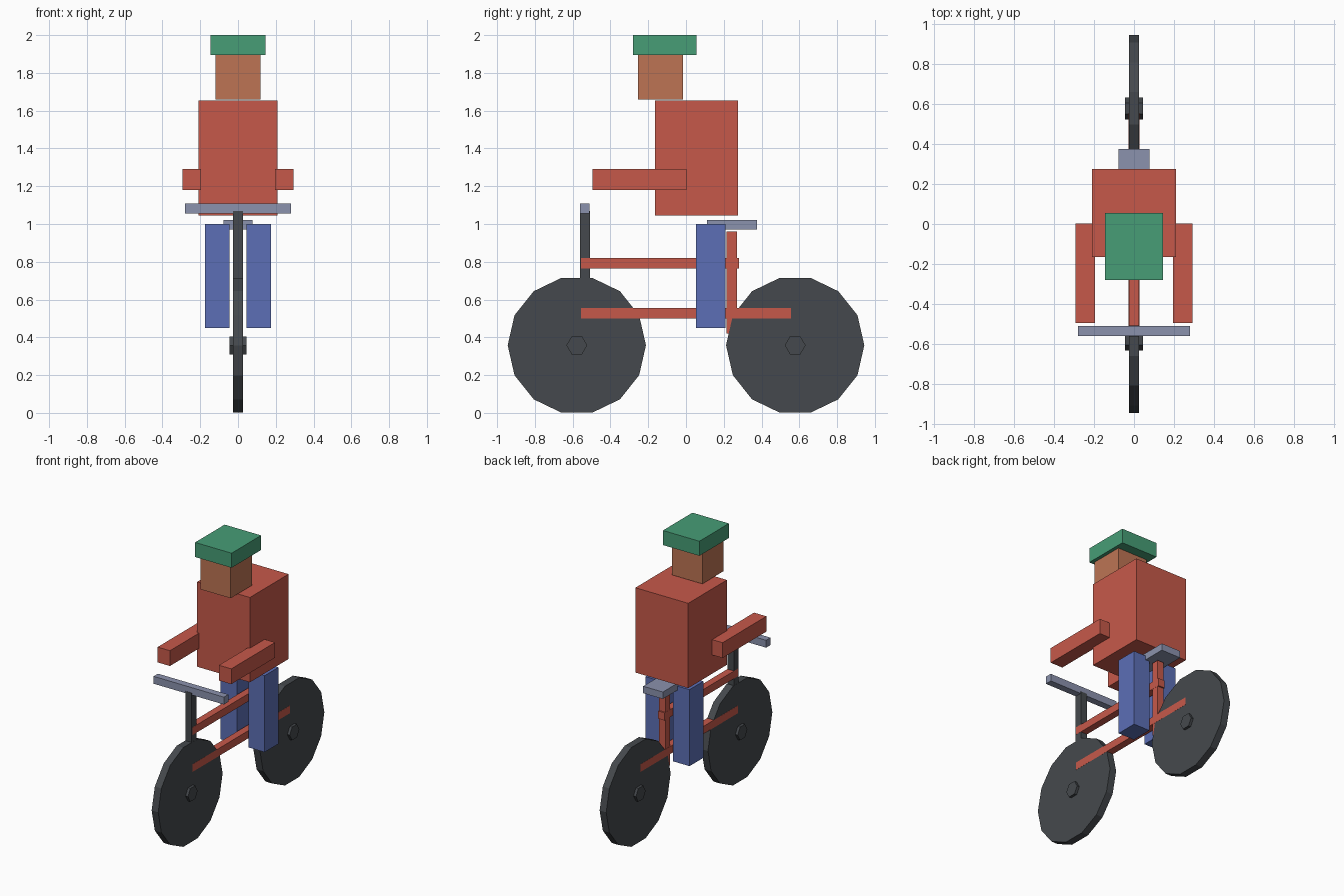
import bpy
import math

cube = bpy.data.objects.get("Cube")
if cube:
    bpy.data.objects.remove(cube, do_unlink=True)


def material(name, hex_code):
    rgb = [int(hex_code[i:i + 2], 16) / 255 for i in (0, 2, 4)]
    linear = [c / 12.92 if c < 0.04045 else ((c + 0.055) / 1.055) ** 2.4 for c in rgb]
    mat = bpy.data.materials.new(name)
    mat.use_nodes = True
    mat.diffuse_color = (*linear, 1)
    mat.node_tree.nodes["Principled BSDF"].inputs["Base Color"].default_value = (*linear, 1)
    return mat


RED = material("red", "C6594A")
GREEN = material("green", "479D76")
SKIN = material("skin", "BD7454")
BLUE = material("blue", "5C6FB6")
GREY = material("blue grey", "8B92AD")
DARK = material("dark grey", "45494D")


def box(name, mat, x, y, z):
    """Box spanning the (min, max) pair on each axis."""
    spans = (x, y, z)
    bpy.ops.mesh.primitive_cube_add(size=1, location=[(a + b) / 2 for a, b in spans])
    obj = bpy.context.object
    obj.name = name
    obj.scale = [b - a for a, b in spans]
    bpy.ops.object.transform_apply(location=False, rotation=False, scale=True)
    obj.data.materials.append(mat)


def disc(name, mat, sides, radius, width, y, z):
    """Flat-sided cylinder with its axle along x."""
    bpy.ops.mesh.primitive_cylinder_add(vertices=sides, radius=radius, depth=width,
                                        location=(0, y, z), rotation=(0, math.pi / 2, 0))
    obj = bpy.context.object
    obj.name = name
    obj.data.materials.append(mat)


def centred(half):
    return (-half, half)


# Wheels and hubs
for end, y in (("front", -0.578), ("rear", 0.578)):
    disc(end + "_wheel", DARK, 14, 0.366, 0.052, y, 0.358)
    disc(end + "_hub", DARK, 6, 0.055, 0.09, y, 0.358)

# Bicycle frame
box("top_tube", RED, centred(0.026), (-0.555, 0.28), (0.765, 0.82))
box("lower_tube", RED, centred(0.0265), (-0.555, 0.555), (0.5, 0.555))
box("seat_tube", RED, centred(0.025), (0.215, 0.27), (0.42, 0.96))
box("steering_post", DARK, centred(0.0255), (-0.562, -0.508), (0.5, 1.07))
box("handlebar", GREY, centred(0.28), (-0.56, -0.51), (1.055, 1.108))
box("seat", GREY, centred(0.078), (0.11, 0.375), (0.97, 1.02))

# Rider
box("torso", RED, centred(0.21), (-0.165, 0.275), (1.045, 1.655))
box("head", SKIN, centred(0.12), (-0.255, -0.015), (1.66, 1.895))
box("cap", GREEN, centred(0.145), (-0.28, 0.055), (1.895, 2.0))
for side, s in (("left", 1), ("right", -1)):
    box(side + "_arm", RED, sorted((s * 0.195, s * 0.293)), (-0.495, 0.003), (1.18, 1.29))
    box(side + "_leg", BLUE, sorted((s * 0.045, s * 0.175)), (0.053, 0.21), (0.45, 1.0))
